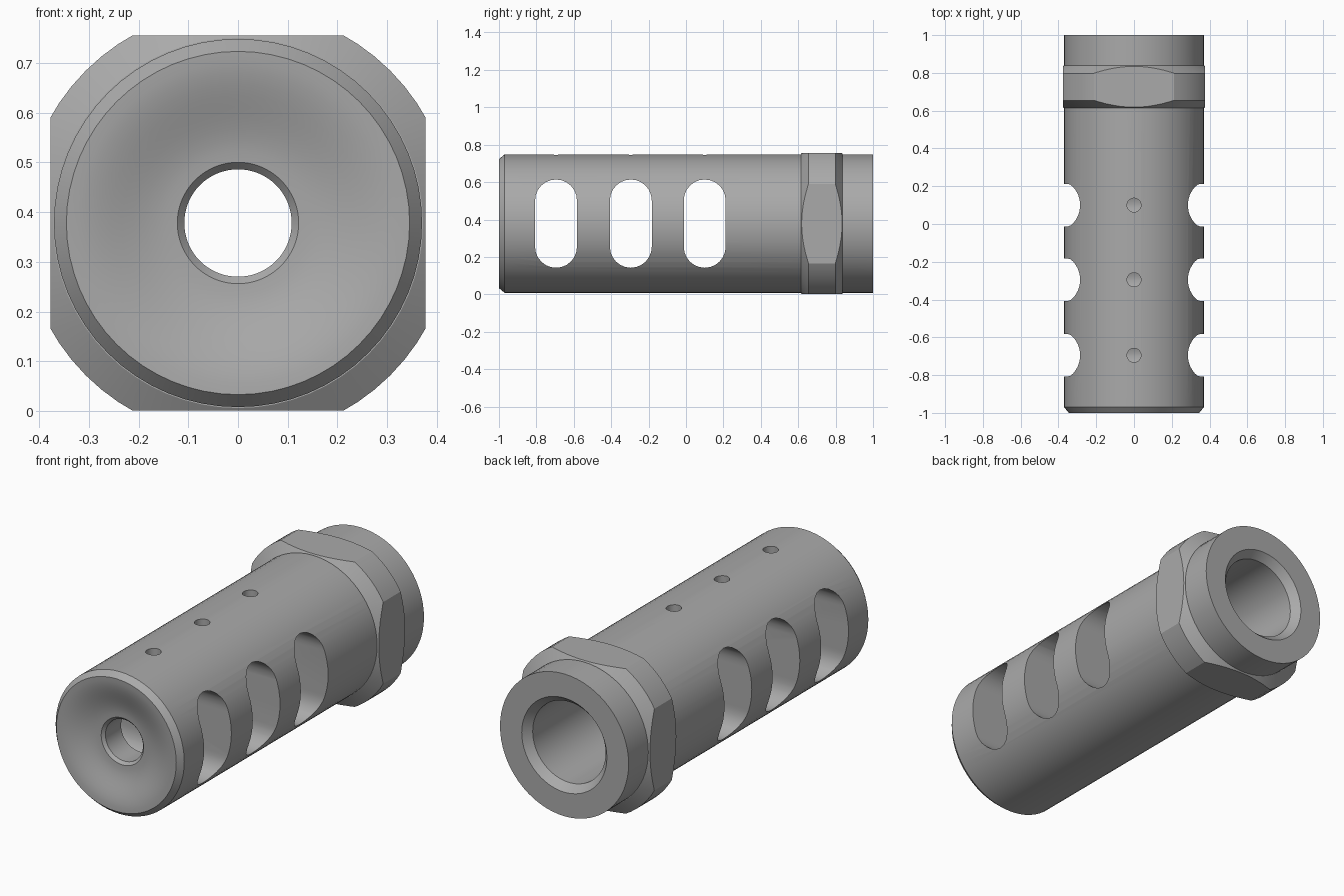
import bpy, bmesh, math
from mathutils import Matrix, Vector

cube = bpy.data.objects.get("Cube")
if cube:
    bpy.data.objects.remove(cube)

AXIS_Z = 0.378          # height of the bore axis
BODY_R = 0.37
NUT_HALF = 0.377
SLOT_YS = (-0.695, -0.295, 0.1)

steel = bpy.data.materials.new("grey steel")
steel.use_nodes = True
colour = (0.4, 0.4, 0.4, 1)
steel.diffuse_color = colour
steel.node_tree.nodes["Principled BSDF"].inputs["Base Color"].default_value = colour


def make_object(name, bm):
    bmesh.ops.recalc_face_normals(bm, faces=bm.faces)
    mesh = bpy.data.meshes.new(name)
    bm.to_mesh(mesh)
    bm.free()
    mesh.materials.append(steel)
    obj = bpy.data.objects.new(name, mesh)
    bpy.context.collection.objects.link(obj)
    return obj


def lathe(name, profile, sides=64):
    """Revolve a closed (radius, y) loop around the bore axis."""
    bm = bmesh.new()
    rings = []
    for i in range(sides):
        a = 2 * math.pi * i / sides
        rings.append([bm.verts.new((r * math.sin(a), y, AXIS_Z + r * math.cos(a)))
                      for r, y in profile])
    n = len(profile)
    for i in range(sides):
        a, b = rings[i], rings[(i + 1) % sides]
        for j in range(n):
            k = (j + 1) % n
            bm.faces.new((a[j], a[k], b[k], b[j]))
    return make_object(name, bm)


def slot_cutter(y, half_width=0.112, half_height=0.236, arc=12):
    """Round-ended bar running straight through along x."""
    bm = bmesh.new()
    straight = half_height - half_width
    outline = []
    for end in (0, 1):
        for i in range(arc + 1):
            a = math.pi * (end + i / arc)
            z = AXIS_Z + straight * (1 - 2 * end) + half_width * math.sin(a)
            outline.append(bm.verts.new((-0.6, y + half_width * math.cos(a), z)))
    face = bm.faces.new(outline)
    grown = bmesh.ops.extrude_face_region(bm, geom=[face])["geom"]
    moved = [v for v in grown if isinstance(v, bmesh.types.BMVert)]
    bmesh.ops.translate(bm, verts=moved, vec=Vector((1.2, 0, 0)))
    return make_object("slot_cutter", bm)


def drill_cutter(y):
    """Small vertical drill reaching from the top into a slot."""
    bm = bmesh.new()
    bmesh.ops.create_cone(bm, cap_ends=True, segments=24, radius1=0.037,
                          radius2=0.037, depth=0.3,
                          matrix=Matrix.Translation((0, y, 0.71)))
    return make_object("drill_cutter", bm)


def apply_boolean(obj, cutters, operation):
    for cutter in cutters:
        mod = obj.modifiers.new("cut", 'BOOLEAN')
        mod.operation = operation
        mod.solver = 'EXACT'
        mod.object = cutter
    graph = bpy.context.evaluated_depsgraph_get()
    mesh = bpy.data.meshes.new_from_object(obj.evaluated_get(graph))
    obj.modifiers.clear()
    obj.data = mesh
    for cutter in cutters:
        bpy.data.objects.remove(cutter)


# Main tube: dished nose, narrow bore, wide rear socket
dish = []
for i in range(11):
    t = i / 10
    dish.append((0.345 - 0.223 * t, -1 + 0.025 * (1 - math.cos(math.pi * t))))
body_profile = dish + [(0.108, -0.935), (0.108, 0.3), (0.21, 0.3), (0.21, 0.96),
                       (0.245, 1), (BODY_R, 1), (BODY_R, -0.97)]
body = lathe("body_tube", body_profile)

# Side slots and top holes
cutters = [slot_cutter(y) for y in SLOT_YS] + [drill_cutter(y) for y in SLOT_YS]
apply_boolean(body, cutters, 'DIFFERENCE')

# Square wrench collar: chamfered ring trimmed to four flats
collar = lathe("wrench_collar", [(0.3, 0.615), (0.372, 0.615), (0.433, 0.655),
                                 (0.433, 0.798), (0.372, 0.838), (0.3, 0.838)])
bm = bmesh.new()
bmesh.ops.create_cube(bm, size=2 * NUT_HALF,
                      matrix=Matrix.Translation((0, 0.725, AXIS_Z)))
apply_boolean(collar, [make_object("flats_cutter", bm)], 'INTERSECT')

# Smooth round surfaces, crisp edges
for obj in bpy.context.view_layer.objects:
    obj.select_set(obj in (body, collar))
bpy.context.view_layer.objects.active = body
bpy.ops.object.shade_smooth_by_angle(angle=math.radians(20))
